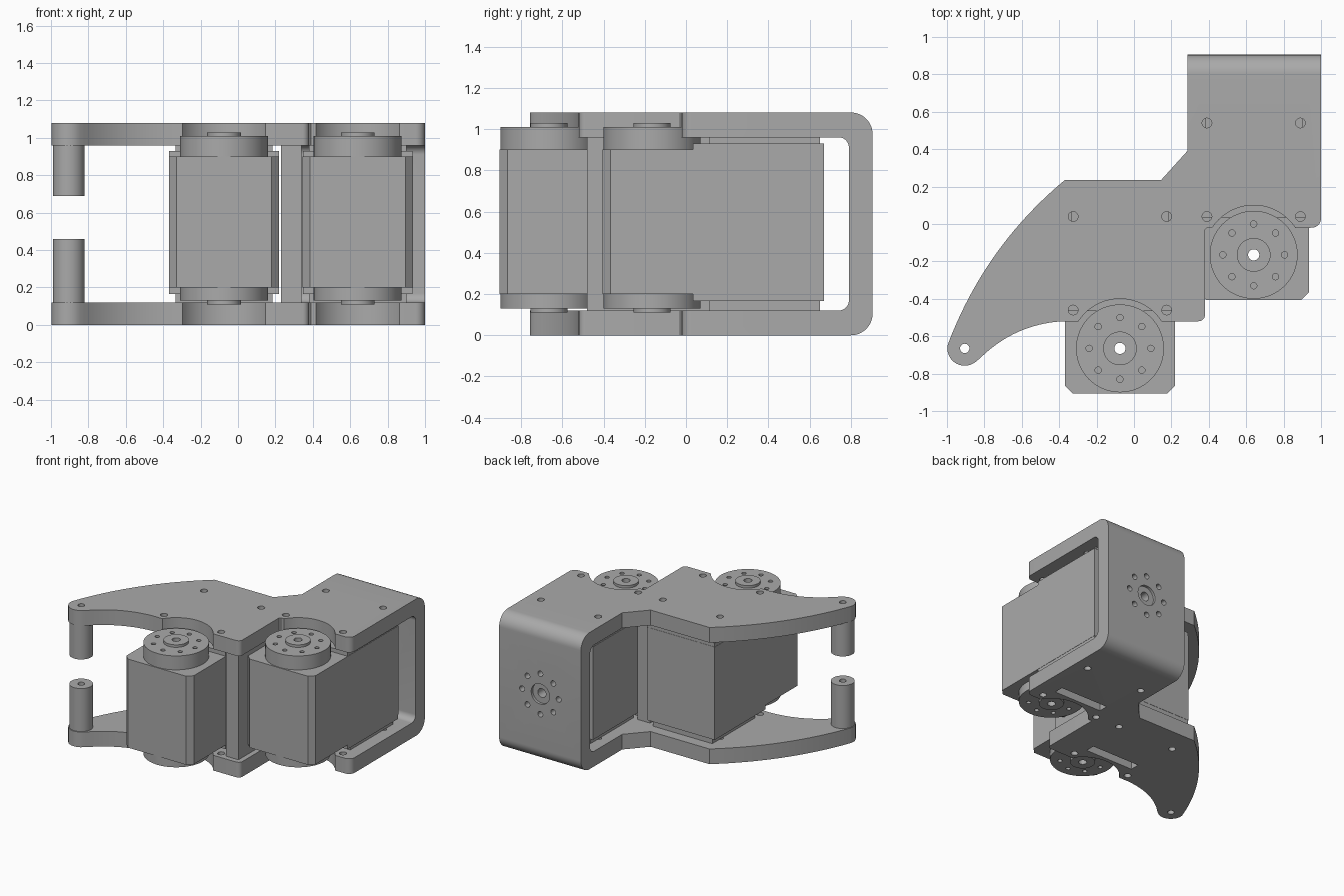
import bpy
import bmesh
from math import sin, cos, radians, pi
from mathutils import Vector, Matrix

cube = bpy.data.objects.get("Cube")
if cube:
    bpy.data.objects.remove(cube, do_unlink=True)

grey = bpy.data.materials.new("neutral grey")
grey.use_nodes = True
colour = (0.4, 0.4, 0.4, 1)
grey.diffuse_color = colour
grey.node_tree.nodes["Principled BSDF"].inputs["Base Color"].default_value = colour

HEIGHT, WALL = 1.08, 0.12
MID = HEIGHT / 2
SERVOS = [("front", -0.075, -0.665), ("rear", 0.64, -0.165)]
TIP = (-0.905, -0.665)


def finish(name, bm):
    bmesh.ops.recalc_face_normals(bm, faces=bm.faces)
    mesh = bpy.data.meshes.new(name)
    bm.to_mesh(mesh)
    bm.free()
    mesh.materials.append(grey)
    obj = bpy.data.objects.new(name, mesh)
    bpy.context.collection.objects.link(obj)
    return obj


def add_prism(bm, points, lo, hi, along_x=False):
    """Extrude a 2D outline along z, or a (y, z) outline along x."""
    place = (lambda p, h: (h, *p)) if along_x else (lambda p, h: (*p, h))
    face = bm.faces.new([bm.verts.new(place(p, lo)) for p in points])
    ext = bmesh.ops.extrude_face_region(bm, geom=[face])
    shift = Vector((hi - lo, 0, 0) if along_x else (0, 0, hi - lo))
    verts = [v for v in ext["geom"] if isinstance(v, bmesh.types.BMVert)]
    bmesh.ops.translate(bm, vec=shift, verts=verts)


def prism(name, points, lo, hi, along_x=False):
    bm = bmesh.new()
    add_prism(bm, points, lo, hi, along_x)
    return finish(name, bm)


def polar(cx, cy, r, start, end, n=12):
    angles = [radians(start + (end - start) * i / n) for i in range(n + 1)]
    return [(cx + r * cos(a), cy + r * sin(a)) for a in angles]


def circle(cx, cy, r, n=32):
    return polar(cx, cy, r, 0, 360, n)[:-1]


def bow(p, q, sag, n=20):
    """Gently curved run from p to q, bulging to the left by sag."""
    p, q = Vector(p), Vector(q)
    d = q - p
    side = Vector((-d.y, d.x)).normalized()
    return [tuple(p + d * t + side * 4 * sag * t * (1 - t))
            for t in (i / n for i in range(n + 1))]


def rect(x0, x1, y0, y1):
    return [(x0, y0), (x1, y0), (x1, y1), (x0, y1)]


def boolean(obj, cutter, operation="DIFFERENCE"):
    cutter.hide_render = True
    mod = obj.modifiers.new("cut", "BOOLEAN")
    mod.operation, mod.solver, mod.object = operation, "EXACT", cutter
    bpy.context.view_layer.objects.active = obj
    bpy.ops.object.modifier_apply(modifier=mod.name)
    bpy.data.objects.remove(cutter, do_unlink=True)


def smooth(obj):
    bpy.ops.object.select_all(action="DESELECT")
    obj.select_set(True)
    bpy.context.view_layer.objects.active = obj
    bpy.ops.object.shade_smooth_by_angle(angle=radians(30))


# Bracket: plan outline intersected with a rounded U side profile
(_, fx, fy), (_, rx, ry) = SERVOS
plan = [(1, 0.905), (0.285, 0.905), (0.285, 0.39), (0.145, 0.235)]
plan += bow((-0.37, 0.235), (-0.992, -0.635), -0.07)
plan += polar(*TIP, 0.093, 170, 312)
plan += bow((-0.82, -0.715), (-0.38, -0.52), 0.045)
plan += polar(fx, fy, 0.265, 147, 33, 28)
plan += polar(0.345, -0.485, 0.035, -90, 0, 6)
plan += [(0.38, -0.03), (0.39, -0.02)]
plan += polar(rx, ry, 0.265, 147, 33, 28)
plan += polar(0.95, 0.03, 0.05, -90, 0, 8)
bracket = prism("bracket", plan, -0.1, HEIGHT + 0.1)

side = [(-1.2, 0)] + polar(0.8, 0.105, 0.105, -90, 0)
side += polar(0.8, HEIGHT - 0.105, 0.105, 0, 90) + [(-1.2, HEIGHT)]
side += [(-1.2, HEIGHT - WALL)] + polar(0.74, HEIGHT - WALL - 0.05, 0.05, 90, 0)
side += polar(0.74, WALL + 0.05, 0.05, 0, -90) + [(-1.2, WALL)]
boolean(bracket, prism("side_profile", side, -1.2, 1.2, True), "INTERSECT")

# Screw holes, fingertip hole and lower slots
cuts = bmesh.new()
add_prism(cuts, circle(*TIP, 0.025), -0.2, 1.3)
for _, cx, cy in SERVOS:
    for dx in (-0.25, 0.25):
        for dy in (0.205, 0.705):
            if cy + dy < 0.04 + 0.51:
                add_prism(cuts, circle(cx + dx, cy + dy, 0.026, 20), -0.2, 1.3)
    add_prism(cuts, rect(cx - 0.21, cx + 0.21, cy + 0.295, cy + 0.37), -0.2, 0.2)

# Hole pattern in the rear wall
back = bmesh.new()
add_prism(back, circle(0, 0, 0.035), -0.2, 0.2)
for i in range(8):
    a = i * pi / 4
    add_prism(back, circle(0.16 * cos(a), 0.16 * sin(a), 0.022, 16), -0.2, 0.2)
turn = Matrix.Translation((rx, 0.85, MID)) @ Matrix.Rotation(pi / 2, 4, "X")
bmesh.ops.transform(back, matrix=turn, verts=back.verts)
boolean(bracket, finish("hole_cutter", cuts))
boolean(bracket, finish("rear_hole_cutter", back))
recess = bmesh.new()
add_prism(recess, circle(0, 0, 0.08), -0.1, -0.035)
bmesh.ops.transform(recess, matrix=turn, verts=recess.verts)
boolean(bracket, finish("recess_cutter", recess))
smooth(bracket)

# Post between the two motors
prism("centre_post", rect(0.23, 0.34, -0.48, 0.12), WALL, HEIGHT - WALL)

# Hollow fingertip pins
for name, lo, hi in (("lower_pin", WALL - 0.01, 0.46),
                     ("upper_pin", 0.69, HEIGHT - WALL + 0.01)):
    pin = prism(name, circle(*TIP, 0.085, 40), lo, hi)
    boolean(pin, prism("pin_bore", circle(*TIP, 0.025), -0.2, 1.3))
    smooth(pin)

# Motors: chamfered case, thicker rear, mounting rails and two output discs
for label, cx, cy in SERVOS:
    x0, x1, y0, y1 = cx - 0.295, cx + 0.295, cy - 0.24, cy + 0.835
    case = [(x0, y1), (x0, y0 + 0.04), (x0 + 0.04, y0),
            (x1 - 0.04, y0), (x1, y0 + 0.04), (x1, y1)]
    body = prism(label + "_motor_case", case, 0.2, 0.9)
    boolean(body, prism("shaft_bore", circle(cx, cy, 0.03), -0.2, 1.3))
    prism(label + "_motor_rear", rect(x0 + 0.002, x1 - 0.002, cy + 0.2, y1 - 0.002),
          0.165, 0.93)
    prism(label + "_motor_rails", rect(x0 + 0.035, x1 - 0.035, cy + 0.28, y1 - 0.02),
          WALL, HEIGHT - WALL)
    for end, base, top, boss in (("upper", 0.9, 1.01, 1.03), ("lower", 0.2, 0.13, 0.11)):
        disc = prism(f"{label}_{end}_disc", circle(cx, cy, 0.235, 64),
                     min(base, top), max(base, top))
        bores = bmesh.new()
        add_prism(bores, circle(cx, cy, 0.03), -0.2, 1.3)
        for x, y in circle(cx, cy, 0.165, 8):
            add_prism(bores, circle(x, y, 0.017, 16), top - 0.04, top + 0.04)
        boolean(disc, finish("disc_bores", bores))
        smooth(disc)
        hub = prism(f"{label}_{end}_hub", circle(cx, cy, 0.09, 40),
                    min(top, boss), max(top, boss))
        boolean(hub, prism("hub_bore", circle(cx, cy, 0.03), -0.2, 1.3))
        smooth(hub)
